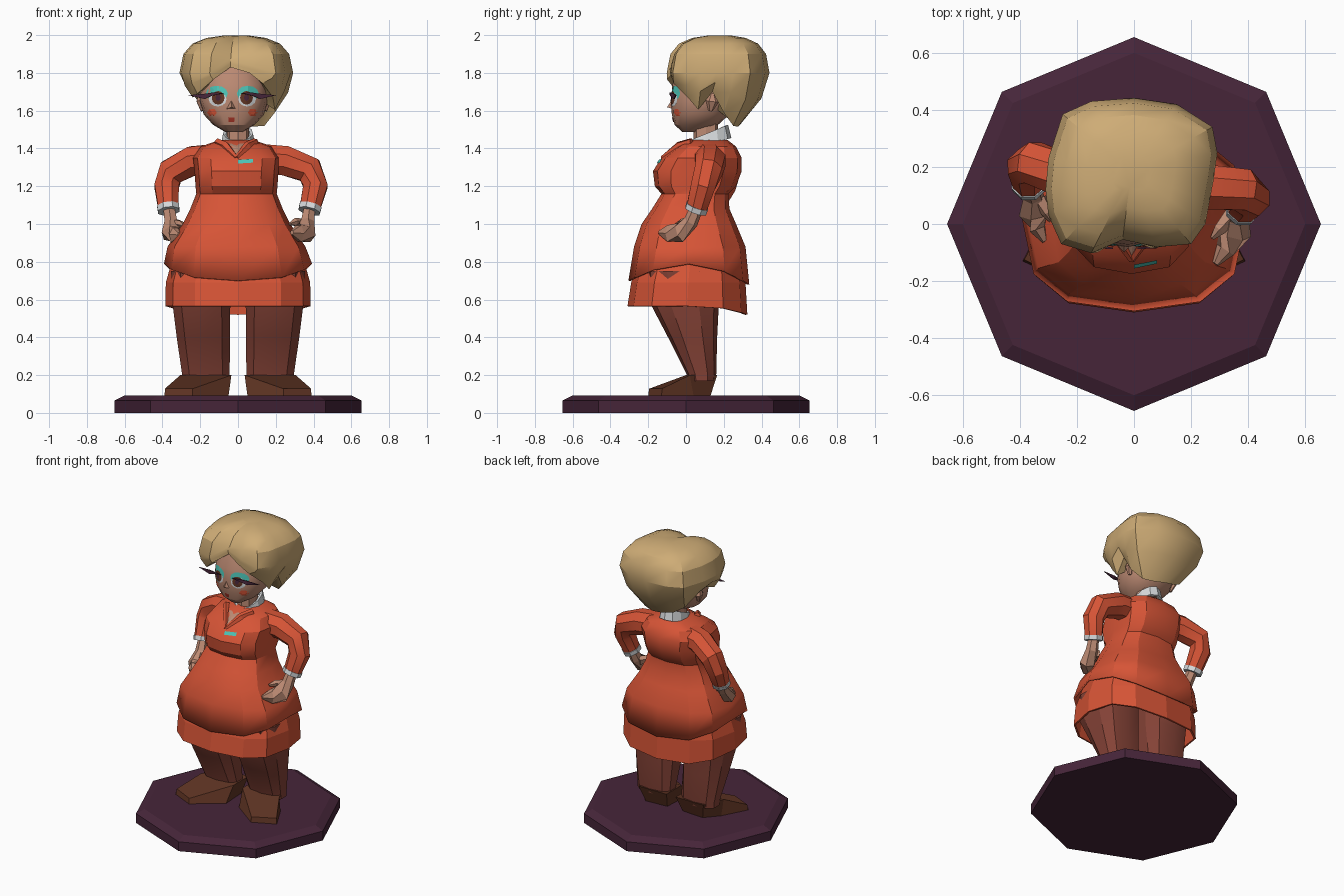
import bpy, bmesh, math
from mathutils import Vector
from mathutils.bvhtree import BVHTree

cube = bpy.data.objects.get("Cube")
if cube:
    bpy.data.objects.remove(cube)


def material(name, rgb):
    lin = [((c / 255 + 0.055) / 1.055) ** 2.4 for c in rgb] + [1]
    m = bpy.data.materials.new(name)
    m.diffuse_color = lin
    m.use_nodes = True
    bsdf = m.node_tree.nodes["Principled BSDF"]
    bsdf.inputs["Base Color"].default_value = lin
    bsdf.inputs["Roughness"].default_value = 0.8
    return m


ORANGE = material("orange cloth", (214, 84, 54))
STOCKING = material("red brown stocking", (132, 66, 54))
SHOE = material("dark brown leather", (97, 53, 36))
PURPLE = material("dark purple", (70, 37, 57))
HAIR = material("blonde hair", (206, 172, 118))
SKIN = material("skin", (188, 138, 115))
WHITE = material("pale grey cloth", (214, 218, 220))
TEAL = material("teal", (78, 200, 186))
RED = material("dark red", (165, 52, 38))
smooth_parts = []


def build(name, verts, faces, mat, smooth=False, thick=0):
    bm = bmesh.new()
    vs = [bm.verts.new(v) for v in verts]
    for f in faces:
        bm.faces.new([vs[i] for i in f])
    bmesh.ops.recalc_face_normals(bm, faces=bm.faces)
    me = bpy.data.meshes.new(name)
    bm.to_mesh(me)
    bm.free()
    me.materials.append(mat)
    ob = bpy.data.objects.new(name, me)
    bpy.context.collection.objects.link(ob)
    if thick:
        mod = ob.modifiers.new("thickness", 'SOLIDIFY')
        mod.thickness = thick
    if smooth:
        smooth_parts.append(ob)
    return ob


def loft(name, rings, mat, caps=(True, True), closed=True, **kw):
    n = len(rings[0])
    verts = [p for r in rings for p in r]
    faces = []
    for k in range(len(rings) - 1):
        for i in range(n if closed else n - 1):
            j = (i + 1) % n
            faces.append((k * n + i, k * n + j, (k + 1) * n + j, (k + 1) * n + i))
    if caps[0]:
        faces.append(list(range(n))[::-1])
    if caps[1]:
        faces.append(list(range(len(verts) - n, len(verts))))
    return build(name, verts, faces, mat, **kw)


def ring(z, rx, y0, y1, cx=0.0, n=12, power=0.75):
    """Rounded-box section; z may be a function of the front-to-back cosine."""
    pts = []
    for i in range(n):
        a = math.tau * i / n
        s, c = math.sin(a), math.cos(a)
        x = cx + rx * math.copysign(abs(s) ** power, s)
        y = (y0 + y1) / 2 - (y1 - y0) / 2 * math.copysign(abs(c) ** power, c)
        pts.append((x, y, z(c) if callable(z) else z))
    return pts


def tube(name, path, mat, n=8, **kw):
    """Path of x, y, z, radius, with an optional second radius."""
    pts = [Vector(p[:3]) for p in path]
    rings = []
    for i, p in enumerate(pts):
        t = (pts[min(i + 1, len(pts) - 1)] - pts[max(i - 1, 0)]).normalized()
        u = t.cross(Vector((0, 1, 0))).normalized()
        v = t.cross(u)
        r1, r2 = path[i][3], path[i][-1]
        rings.append([p + u * r1 * math.cos(math.tau * (k + .5) / n)
                      + v * r2 * math.sin(math.tau * (k + .5) / n) for k in range(n)])
    return loft(name, rings, mat, **kw)


def plate(name, base, outline, mat, lift):
    """Thin decal laid on the front of a part, outline in x and z."""
    me = base.data
    tree = BVHTree.FromPolygons([v.co for v in me.vertices], [p.vertices for p in me.polygons])
    n = len(outline)
    cx, cz = sum(p[0] for p in outline) / n, sum(p[1] for p in outline) / n
    flat = list(outline) + [((x + cx) / 2, (z + cz) / 2) for x, z in outline] + [(cx, cz)]
    verts = []
    for x, z in flat:
        hit = tree.ray_cast(Vector((x, -2, z)), Vector((0, 1, 0)))[0]
        verts.append((x, (hit.y if hit else 0) - lift, z))
    faces = []
    for i in range(n):
        j = (i + 1) % n
        faces += [(i, j, n + j, n + i), (n + i, n + j, 2 * n)]
    return build(name, verts, faces, mat)


def oval(cx, cz, rx, rz, n=12):
    return [(cx + rx * math.cos(math.tau * i / n), cz + rz * math.sin(math.tau * i / n)) for i in range(n)]


# Octagonal stand with bevelled top
loft("stand", [[(r * math.sin(math.tau * i / 8), -r * math.cos(math.tau * i / 8), z) for i in range(8)]
               for z, r in ((0, .655), (.065, .655), (.092, .60))], PURPLE)

# Legs and shoes
for side, s in (("left", 1), ("right", -1)):
    rings = [ring(.17, .13, .01, .155, .17 * s, 10), ring(.2, .13, .005, .16, .17 * s, 10),
             ring(.4, .147, -.095, .165, .183 * s, 10), ring(.6, .16, -.2, .175, .195 * s, 10),
             ring(.75, .165, -.22, .19, .195 * s, 10)]
    loft(side + "_leg", rings, STOCKING, smooth=True)
    sole = [(.06, .12, .092), (.22, .13, .092), (.3, .04, .092), (.39, -.13, .092), (.24, -.2, .092), (.05, -.06, .092)]
    top = [(.035, .165, .2), (.25, .165, .2), (.305, .02, .2), (.385, -.125, .13), (.24, -.195, .128), (.035, 0, .2)]
    loft(side + "_shoe", [[(x * s, y, z) for x, y, z in r] for r in (sole, top)], SHOE)

# Skirt below the jacket hem
loft("skirt", [ring(lambda c: .565 - .045 * max(0, -c) ** 2, .385, -.31, .325),
               ring(.69, .382, -.29, .315), ring(.84, .34, -.24, .29)],
     ORANGE, caps=(False, True), thick=.012)

# Jacket with dipping hem, waist and bust
hem = lambda c: .79 - (.09 if c > 0 else .11) * abs(c) ** 1.5
rows = [(.88, .365, -.275, .315), (1.0, .285, -.235, .265), (1.08, .245, -.18, .23),
        (1.16, .213, -.13, .225), (1.2, .217, -.165, .265), (1.28, .222, -.175, .295),
        (1.35, .23, -.13, .295), (1.41, .19, -.05, .265), (1.445, .09, .02, .22)]
jacket = loft("jacket", [ring(hem, .392, -.305, .335)] + [ring(*r, cx=-.008) for r in rows],
              ORANGE, caps=(False, True), smooth=True, thick=.012)

# Arms akimbo with cuffs and hands
arms = {
    "left": ([(.12, .12, 1.345, .085), (.25, .13, 1.335, .085), (.38, .12, 1.285, .078),
              (.41, .09, 1.2, .07), (.38, .055, 1.08, .058)],
             [(.384, .06, 1.095, .064), (.377, .05, 1.068, .062)],
             [(.378, .055, 1.08, .034), (.368, .025, 1.01, .04), (.355, -.03, .955, .062, .05),
              (.32, -.09, .95, .05, .035), (.285, -.14, .955, .012)],
             [(.34, .03, 1.0, .03), (.3, -.02, 1.01, .022), (.275, -.05, 1.0, .008)]),
    "right": ([(-.12, .14, 1.345, .085), (-.24, .17, 1.335, .083), (-.355, .215, 1.275, .078),
               (-.378, .2, 1.2, .07), (-.368, .14, 1.08, .058)],
              [(-.37, .147, 1.095, .063), (-.367, .135, 1.068, .061)],
              [(-.365, .14, 1.08, .034), (-.355, .1, 1.01, .038), (-.35, .04, .95, .058, .048),
               (-.335, -.015, .94, .045, .033), (-.31, -.06, .945, .012)],
              [(-.33, .09, 1.0, .028), (-.305, .04, 1.0, .02), (-.29, .01, .99, .008)])}
for side, (sleeve, cuff, hand, thumb) in arms.items():
    tube(side + "_sleeve", sleeve, ORANGE, smooth=True)
    tube(side + "_cuff", cuff, WHITE)
    tube(side + "_hand", hand, SKIN, n=6)
    tube(side + "_thumb", thumb, SKIN, n=5)

# Neck and shirt collar open at the front
loft("neck", [ring(1.38, .06, .04, .17, n=8), ring(1.56, .058, .04, .17, n=8)], SKIN, smooth=True)
collar = []
for zf, zb, rx, ry in ((1.395, 1.455, .092, .122), (1.44, 1.525, .08, .105)):
    collar.append([(rx * math.sin(a), .118 - ry * math.cos(a), (zf + zb) / 2 - (zb - zf) / 2 * math.cos(a))
                   for a in (math.radians(18 + 324 * i / 10) for i in range(11))])
loft("shirt_collar", collar, WHITE, caps=(False, False), closed=False, thick=.016)

# Neckline, lapels and name badge
plate("neckline", jacket, [(-.055, 1.425), (.04, 1.425), (-.008, 1.365)], SKIN, .004)
for side, s in (("left", 1), ("right", -1)):
    tube(side + "_lapel", [(-.008 + .1 * s, .03, 1.435, .02), (-.008 + .06 * s, -.04, 1.415, .024, .014),
                           (-.008, -.125, 1.35, .012)], ORANGE, n=5)
plate("badge", jacket, [(0, 1.32), (.08, 1.325), (.08, 1.345), (0, 1.34)], TEAL, .008)

# Head, nose and ears
head_rows = [(1.487, .045, -.02, .09), (1.525, .11, -.06, .17), (1.58, .16, -.075, .23),
             (1.65, .178, -.08, .26), (1.74, .178, -.072, .27), (1.85, .14, -.02, .24)]
head = loft("head", [ring(*r, cx=-.022, n=16, power=.9) for r in head_rows], SKIN, smooth=True)
build("nose", [(-.035, -.077, 1.655), (-.06, -.072, 1.61), (-.01, -.072, 1.61), (-.035, -.1, 1.618)],
      [(0, 1, 3), (0, 3, 2), (1, 2, 3), (0, 2, 1)], SKIN)
for side, s in (("left", 1), ("right", -1)):
    tube(side + "_ear", [(-.022 + .165 * s, .13, 1.6, .012), (-.022 + .18 * s, .14, 1.65, .02, .035),
                         (-.022 + .175 * s, .14, 1.69, .012)], SKIN, n=6)

# Made-up eyes, cheeks and mouth
for side, s in (("left", 1), ("right", -1)):
    cx = -.03 + .078 * s
    plate(side + "_eyeshadow", head, oval(cx + .004 * s, 1.69, .058, .042), TEAL, .003)
    plate(side + "_eye_white", head, oval(cx, 1.66, .047, .038), WHITE, .005)
    plate(side + "_iris", head, oval(cx - .003 * s, 1.668, .034, .036), SHOE, .007)
    plate(side + "_pupil", head, oval(cx - .003 * s, 1.668, .014, .017, 8), PURPLE, .009)
    lash = [(-.035, 1.692, -.088), (.02, 1.697, -.085), (.065, 1.69, -.065), (.155, 1.682, -.055),
            (.07, 1.662, -.065), (.03, 1.68, -.085)]
    build(side + "_lashes", [(cx + x * s, y, z) for x, z, y in lash],
          [(0, 1, 5), (1, 2, 4, 5), (2, 3, 4)], PURPLE, thick=.006)
    plate(side + "_cheek", head, oval(-.03 + .108 * s, 1.59, .026, .022, 6), ORANGE, .003)
plate("mouth", head, [(-.05, 1.54), (-.02, 1.54), (-.018, 1.565), (-.052, 1.565)], RED, .004)

# Bouffant hair: widest x, y then edge x, y, z for each lock around the head
locks = [(-.04, -.055, -.04, -.045, 1.83), (.08, -.08, .06, -.085, 1.8), (.2, -.07, .13, -.065, 1.745),
         (.25, 0, .185, .01, 1.67), (.265, .08, .195, .065, 1.605), (.28, .16, .2, .14, 1.7),
         (.292, .25, .195, .2, 1.59), (.275, .34, .14, .25, 1.52), (.15, .42, .07, .275, 1.515),
         (0, .442, -.02, .29, 1.53), (-.15, .43, -.1, .28, 1.55), (-.25, .385, -.165, .25, 1.59),
         (-.3, .23, -.205, .2, 1.66), (-.31, .12, -.225, .12, 1.7), (-.3, .03, -.24, .03, 1.67),
         (-.255, -.07, -.215, -.04, 1.69), (-.15, -.102, -.13, -.1, 1.765)]
CX, CY = -.01, .18


def shrink(x, y, s):
    return CX + (x - CX) * s, CY + (y - CY) * s


rings = [[(*shrink(h[2], h[3], .78), h[4] + .03) for h in locks], [h[2:] for h in locks]]
mid, wide = [], []
for wx, wy, ex, ey, ez in locks:
    wz = max(1.8, ez + .035)
    mid.append((ex + (wx - ex) * .72, ey + (wy - ey) * .72, ez + (wz - ez) * .5))
    wide.append((wx, wy, wz))
rings += [mid, wide]
for z, s in ((1.9, .93), (1.955, .77), (1.985, .52), (1.998, .22)):
    rings.append([(*shrink(h[0], h[1], s), z - (.022 * s if i == 0 else 0)) for i, h in enumerate(locks)])
loft("hair", rings, HAIR, smooth=True)

# Soft shading that keeps the creases
bpy.ops.object.select_all(action='DESELECT')
for ob in smooth_parts:
    ob.select_set(True)
bpy.context.view_layer.objects.active = smooth_parts[0]
bpy.ops.object.shade_smooth_by_angle(angle=math.radians(28))
bpy.ops.object.select_all(action='DESELECT')
